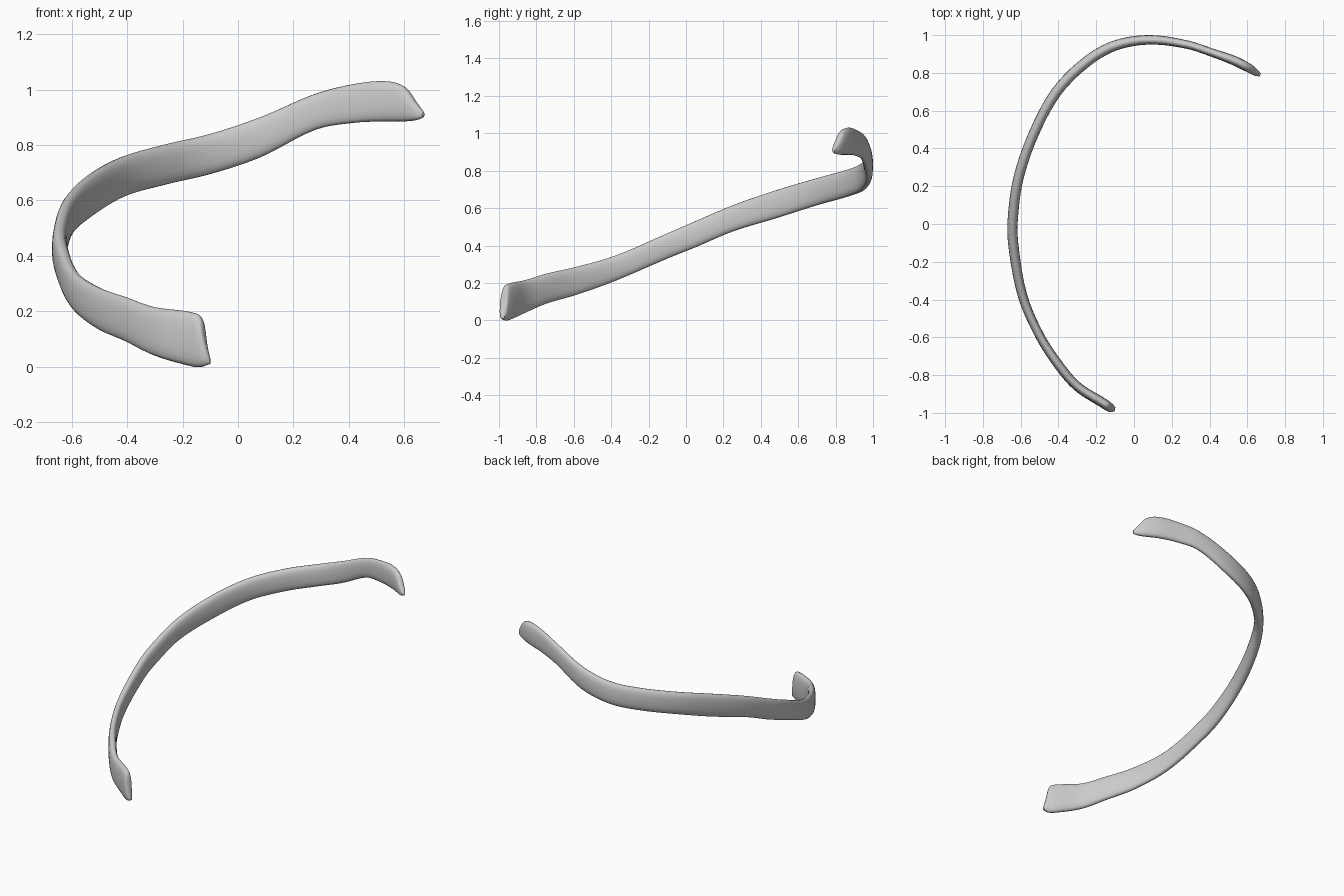
import bpy
import bmesh
from math import cos, sin, pi
from mathutils import Vector

SIDES = 20
STEPS = 5

if "Cube" in bpy.data.objects:
    bpy.data.objects.remove(bpy.data.objects["Cube"], do_unlink=True)

# Stations along the blade: x, y, bottom height, top height, half thickness
stations = [
    (-.10, -.98, .01, .03, .01),
    (-.115, -.977, .005, .09, .02),
    (-.13, -.97, 0, .17, .024),
    (-.16, -.95, 0, .195, .026),
    (-.3, -.86, .04, .215, .025),
    (-.4, -.745, .09, .25, .025),
    (-.5, -.59, .135, .285, .024),
    (-.59, -.38, .21, .345, .025),
    (-.64, -.1, .33, .465, .027),
    (-.64, .05, .39, .53, .027),
    (-.61, .25, .475, .615, .027),
    (-.53, .48, .545, .695, .027),
    (-.41, .7, .615, .76, .028),
    (-.25, .86, .66, .805, .028),
    (-.1, .945, .695, .84, .027),
    (.08, .975, .755, .9, .025),
    (.28, .95, .855, .985, .022),
    (.42, .905, .88, 1.02, .022),
    (.53, .865, .885, 1.03, .025),
    (.6, .83, .885, 1.01, .024),
    (.645, .802, .89, .95, .018),
    (.668, .788, .9, .92, .008),
]


def spline(a, b, c, d, t):
    """Smooth curve from b to c, with tangents scaled to uneven spacing."""
    span = lambda p, q: (Vector(q[:3]) - Vector(p[:3])).length or 1.0
    ab, bc, cd = span(a, b), span(b, c), span(c, d)
    h = t * t * (3 - 2 * t)
    out = []
    for p, q, r, s in zip(a, b, c, d):
        start = bc * (r - p) / (ab + bc)
        end = bc * (s - q) / (bc + cd)
        out.append(q * (1 - h) + r * h
                   + start * t * (1 - t) ** 2 - end * t * t * (1 - t))
    return out


def resample(points):
    last = len(points) - 1
    path = []
    for i in range(last):
        a, d = points[max(i - 1, 0)], points[min(i + 2, last)]
        for k in range(STEPS):
            path.append(spline(a, points[i], points[i + 1], d, k / STEPS))
    path.append(list(points[last]))
    return path


def soften(value):
    """Square off an ellipse slightly."""
    return abs(value) ** 0.8 * (1 if value >= 0 else -1)


def sweep(name, points, material):
    path = resample(points)
    bm = bmesh.new()
    rings = []
    for i, (x, y, low, high, thick) in enumerate(path):
        before, after = path[max(i - 1, 0)], path[min(i + 1, len(path) - 1)]
        tangent = Vector((after[0] - before[0], after[1] - before[1], 0))
        across = Vector((-tangent.y, tangent.x, 0)).normalized()
        centre = Vector((x, y, (low + high) / 2))
        ring = []
        for k in range(SIDES):
            angle = 2 * pi * k / SIDES
            offset = across * thick * soften(cos(angle))
            offset.z = (high - low) / 2 * soften(sin(angle))
            ring.append(bm.verts.new(centre + offset))
        rings.append(ring)
    # Skin between rings and close both tips
    for one, two in zip(rings, rings[1:]):
        for k in range(SIDES):
            n = (k + 1) % SIDES
            bm.faces.new((one[k], one[n], two[n], two[k]))
    bm.faces.new(rings[0])
    bm.faces.new(rings[-1])
    bmesh.ops.recalc_face_normals(bm, faces=bm.faces)
    mesh = bpy.data.meshes.new(name)
    bm.to_mesh(mesh)
    bm.free()
    mesh.materials.append(material)
    obj = bpy.data.objects.new(name, mesh)
    bpy.context.collection.objects.link(obj)
    return obj


# Single plain grey surface
grey = bpy.data.materials.new("light grey")
grey.use_nodes = True
colour = (0.6, 0.6, 0.6, 1)
grey.diffuse_color = colour
grey.node_tree.nodes["Principled BSDF"].inputs["Base Color"].default_value = colour

# Curved rib blade
rib = sweep("rib_bone", stations, grey)
bpy.ops.object.select_all(action="DESELECT")
rib.select_set(True)
bpy.context.view_layer.objects.active = rib
bpy.ops.object.shade_smooth_by_angle(angle=pi / 3)
